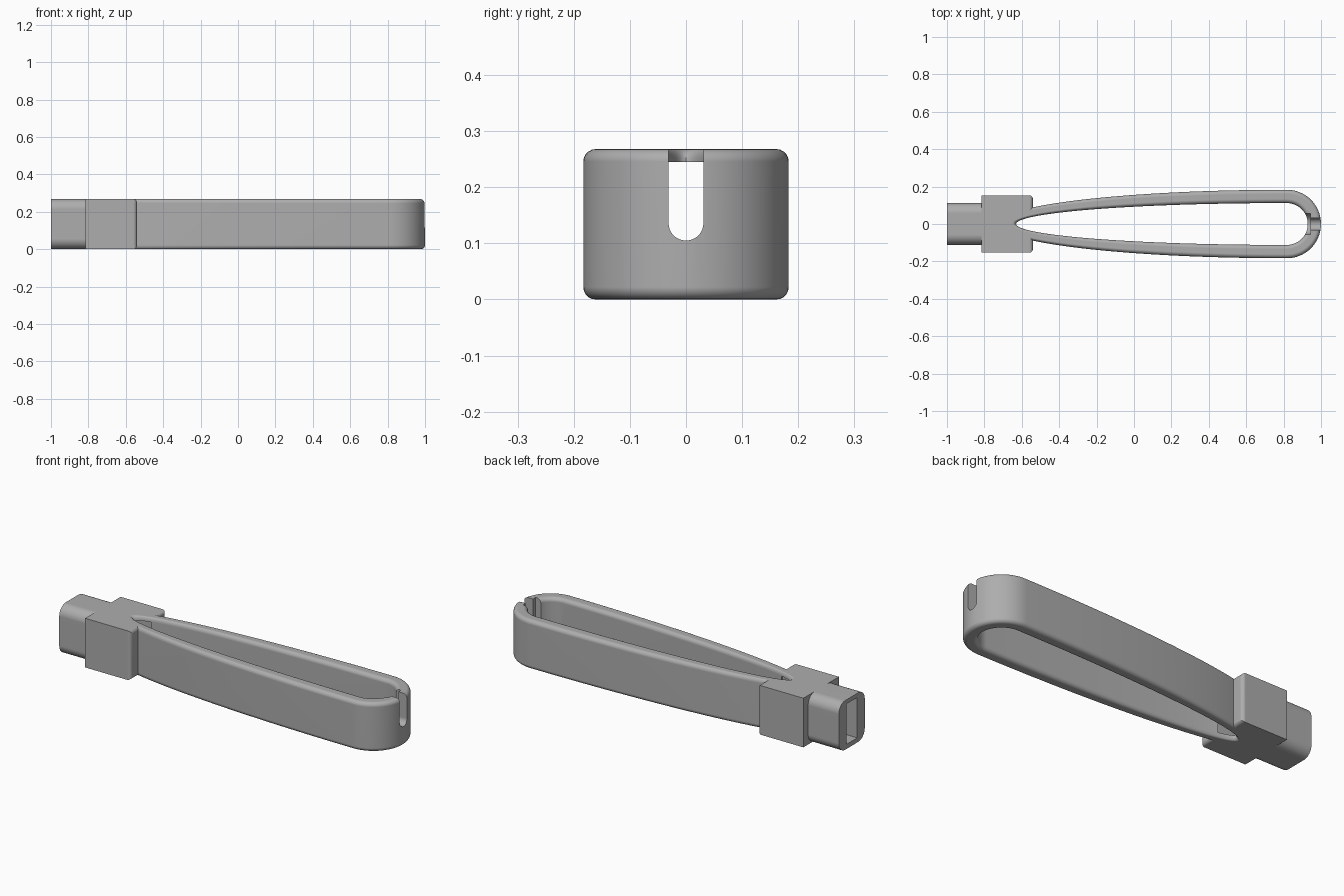
import bpy, bmesh
from math import sin, cos, pi, radians

if "Cube" in bpy.data.objects:
    bpy.data.objects.remove(bpy.data.objects["Cube"])

HEIGHT = 0.268
END_X = 0.817      # centre of the round end of the loop

grey = bpy.data.materials.new("plain grey")
grey.use_nodes = True
color = (0.42, 0.42, 0.42, 1)
grey.diffuse_color = color
grey.node_tree.nodes["Principled BSDF"].inputs["Base Color"].default_value = color


def finish(name, bm):
    bmesh.ops.recalc_face_normals(bm, faces=bm.faces)
    mesh = bpy.data.meshes.new(name)
    bm.to_mesh(mesh)
    bm.free()
    mesh.materials.append(grey)
    obj = bpy.data.objects.new(name, mesh)
    bpy.context.collection.objects.link(obj)
    return obj


def teardrop(length, width, grow):
    """Half ellipse towards -x joined to a half circle towards +x."""
    points = []
    for i in range(64):          # long tapered side
        t = -pi / 2 + pi * i / 64
        points.append((END_X - (length + grow) * cos(t), (width + grow) * sin(t)))
    for i in range(32):          # round end
        t = pi / 2 - pi * i / 32
        points.append((END_X + (width + grow) * cos(t), (width + grow) * sin(t)))
    return points


def loft(name, layers):
    """Skin a stack of (outline, z) layers and cap both ends."""
    bm = bmesh.new()
    rings = [[bm.verts.new((x, y, z)) for x, y in outline] for outline, z in layers]
    for low, high in zip(rings, rings[1:]):
        for i in range(len(low)):
            j = (i + 1) % len(low)
            bm.faces.new((low[i], low[j], high[j], high[i]))
    bm.faces.new(rings[0])
    bm.faces.new(rings[-1])
    return finish(name, bm)


def box(name, low, high, radius=0, pick=None, segments=5):
    """Box between two corners; edges chosen by pick are rounded."""
    bm = bmesh.new()
    bmesh.ops.create_cube(bm, size=1)
    for v in bm.verts:
        v.co = [l + (c + 0.5) * (h - l) for c, l, h in zip(v.co, low, high)]
    if pick:
        edges = [e for e in bm.edges if pick(*e.verts)]
        bmesh.ops.bevel(bm, geom=edges, offset=radius, segments=segments,
                        profile=0.5, affect='EDGES')
    return finish(name, bm)


def combine(target, other, operation):
    mod = target.modifiers.new(operation.lower(), 'BOOLEAN')
    mod.operation, mod.object, mod.solver = operation, other, 'EXACT'
    bpy.context.view_layer.objects.active = target
    bpy.ops.object.modifier_apply(modifier=mod.name)
    bpy.data.objects.remove(other)


def lower_edges_along_x(a, b):
    return abs(a.co.x - b.co.x) > 0.01 and max(a.co.z, b.co.z) < 0.15


# Loop body with rounded rims
ROUND = 0.022
STEPS = 5
angles = [pi / 2 * i / STEPS for i in range(STEPS + 1)]
rim = [(ROUND * (1 - sin(a)), ROUND * (1 - cos(a))) for a in angles]
profile = rim + [(inset, HEIGHT - z) for inset, z in reversed(rim)]
body = loft("clip_body", [(teardrop(1.554, 0.183, -inset), z) for inset, z in profile])

# Collar block, rounded on the side facing the loop
collar = box("collar", (-0.815, -0.153, 0), (-0.54, 0.153, HEIGHT), 0.02,
             lambda a, b: min(a.co.x, b.co.x) > -0.6)
combine(body, collar, 'UNION')

# Plug with rounded long edges, reaching into the collar
plug = box("plug", (-1, -0.112, 0), (-0.75, 0.112, HEIGHT), 0.055,
           lambda a, b: abs(a.co.x - b.co.x) > 0.01, 8)
combine(body, plug, 'UNION')

# Tapered opening, flared at both rims
flare = [(ROUND - inset, z) for inset, z in profile]
flare = [(ROUND, -0.05)] + [(ROUND - grow, z) for grow, z in flare] + [(ROUND, HEIGHT + 0.05)]
opening = loft("opening", [(teardrop(1.447, 0.112, grow), z) for grow, z in flare])
combine(body, opening, 'DIFFERENCE')

# Socket running through the plug and collar
combine(body, box("socket", (-1.1, -0.047, 0.025), (-0.55, 0.047, 0.245)), 'DIFFERENCE')

# Round-bottomed slot in the loop end, with a wider recess on the inside
for name, x0, x1, half in (("slot", 0.85, 1.1, 0.031), ("recess", 0.85, 0.945, 0.055)):
    cutter = box(name, (x0, -half, 0.136 - half), (x1, half, 0.4),
                 half * 0.998, lower_edges_along_x, 10)
    combine(body, cutter, 'DIFFERENCE')

# Smooth shading with crisp edges
bpy.ops.object.select_all(action='DESELECT')
body.select_set(True)
bpy.context.view_layer.objects.active = body
bpy.ops.object.shade_smooth_by_angle(angle=radians(30))
normals = body.modifiers.new("even_shading", 'WEIGHTED_NORMAL')
normals.keep_sharp = True
